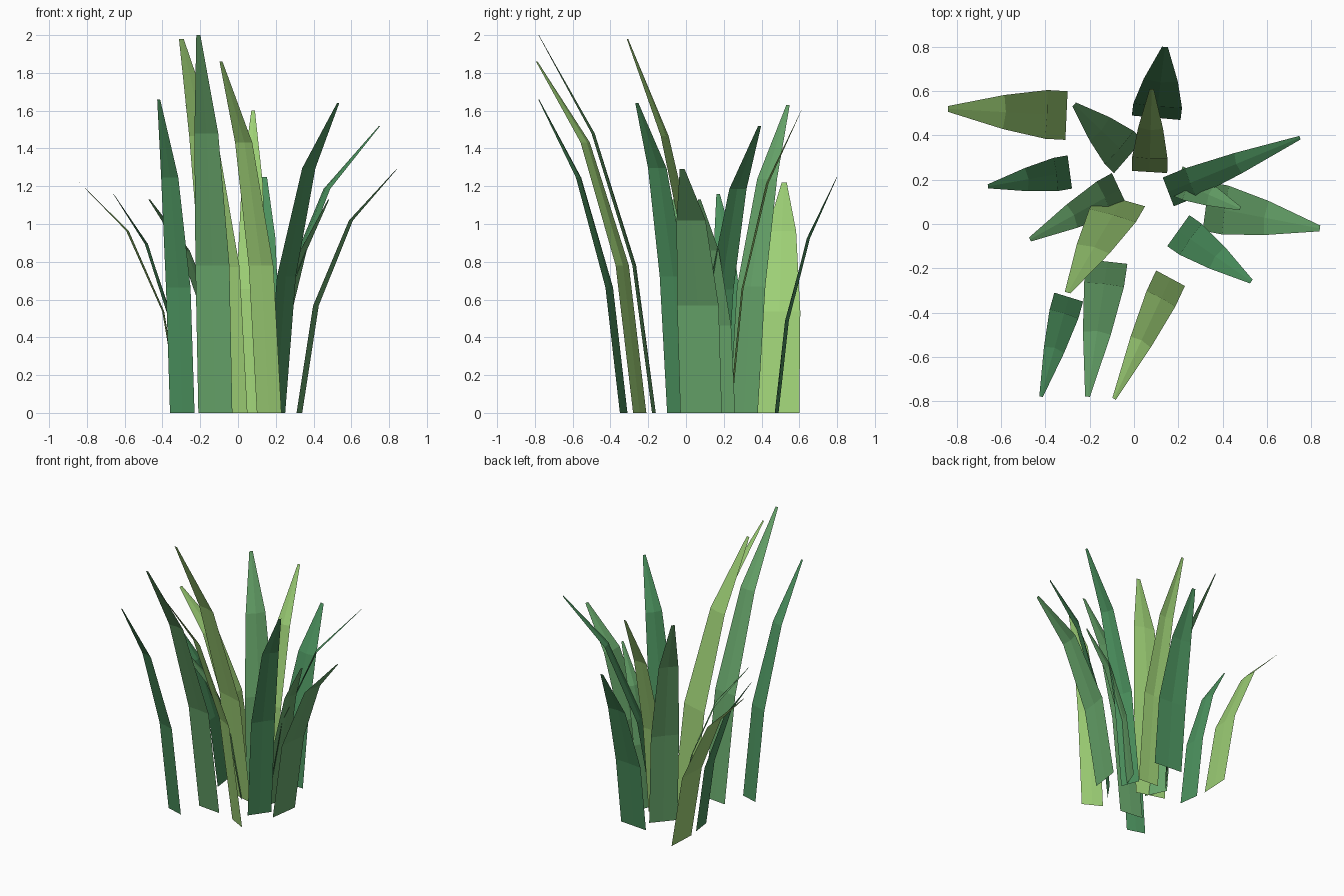
import bpy
from mathutils import Vector

default_cube = bpy.data.objects.get("Cube")
if default_cube:
    bpy.data.objects.remove(default_cube, do_unlink=True)


def make_material(name, colour):
    material = bpy.data.materials.new(name)
    material.use_nodes = True
    rgba = (*colour, 1.0)
    material.diffuse_color = rgba
    shader = next(n for n in material.node_tree.nodes if n.type == "BSDF_PRINCIPLED")
    shader.inputs["Base Color"].default_value = rgba
    return material


lime = make_material("lime_green", (0.34, 0.63, 0.18))
leaf = make_material("leaf_green", (0.14, 0.39, 0.15))
deep = make_material("deep_green", (0.07, 0.28, 0.11))

# Share of the lean and share of the width at each ring, root to tip
LEAN = (0, 0.17, 0.53, 1)
TAPER = (1, 1, 0.7, 0.12)
FOLD = (0, 0.004, 0.01, 0)


def make_blade(name, material, edge_start, edge_end, tip, bend):
    """Thin folded leaf that rises from a root edge and arches out to its tip."""
    start, end = Vector((*edge_start, 0)), Vector((*edge_end, 0))
    root = (start + end) / 2
    half_width = (end - start) / 2
    lean = Vector((tip[0], tip[1], 0)) - root
    inward = -lean.normalized()
    heights = (0, bend - 0.35, bend, 1)

    verts = []
    for share, taper, fold, height in zip(LEAN, TAPER, FOLD, heights):
        centre = root + lean * share
        centre.z = tip[2] * height
        side = half_width * taper
        verts += [centre - side, centre + inward * fold, centre + side]

    # Two columns of faces, one on each side of the midrib
    faces = []
    for ring in range(len(LEAN) - 1):
        for column in range(2):
            i = ring * 3 + column
            faces.append((i, i + 1, i + 4, i + 3))

    mesh = bpy.data.meshes.new(name)
    mesh.from_pydata(verts, [], faces)
    mesh.materials.append(material)
    blade = bpy.data.objects.new(name, mesh)
    bpy.context.collection.objects.link(blade)
    return blade


# Front blades
make_blade("front_right_blade", deep, (-.36, -.31), (-.23, -.35), (-.42, -.78, 1.66), .75)
make_blade("front_tall_blade", leaf, (-.21, -.16), (-.03, -.18), (-.21, -.78, 2), .74)
make_blade("front_left_blade", lime, (.1, -.21), (.23, -.28), (-.09, -.79, 1.86), .77)
make_blade("centre_tall_blade", lime, (-.16, .14), (.05, .08), (-.3, -.31, 1.98), .74)

# Left blades
make_blade("left_front_blade", deep, (.15, -.1), (.25, .04), (.53, -.26, 1.64), .79)
make_blade("left_wide_blade", leaf, (.31, -.03), (.34, .19), (.84, -.02, 1.29), .79)
make_blade("left_short_blade", leaf, (.17, .13), (.22, .26), (.48, .07, 1.13), .76)
make_blade("left_back_blade", deep, (.18, .08), (.13, .21), (.75, .39, 1.52), .78)

# Back blades
make_blade("back_short_blade", deep, (-.01, .49), (.21, .47), (.14, .8, 1.25), .74)
make_blade("back_tall_blade", lime, (-.01, .24), (.15, .23), (.08, .61, 1.6), .76)
make_blade("back_right_blade", leaf, (-.09, .23), (.04, .38), (-.27, .54, 1.63), .76)

# Right blades
make_blade("right_back_blade", lime, (-.3, .6), (-.31, .38), (-.84, .52, 1.22), .79)
make_blade("right_middle_blade", deep, (-.3, .31), (-.28, .16), (-.66, .17, 1.16), .77)
make_blade("right_short_blade", leaf, (-.1, .23), (-.03, .08), (-.47, -.07, 1.13), .76)
